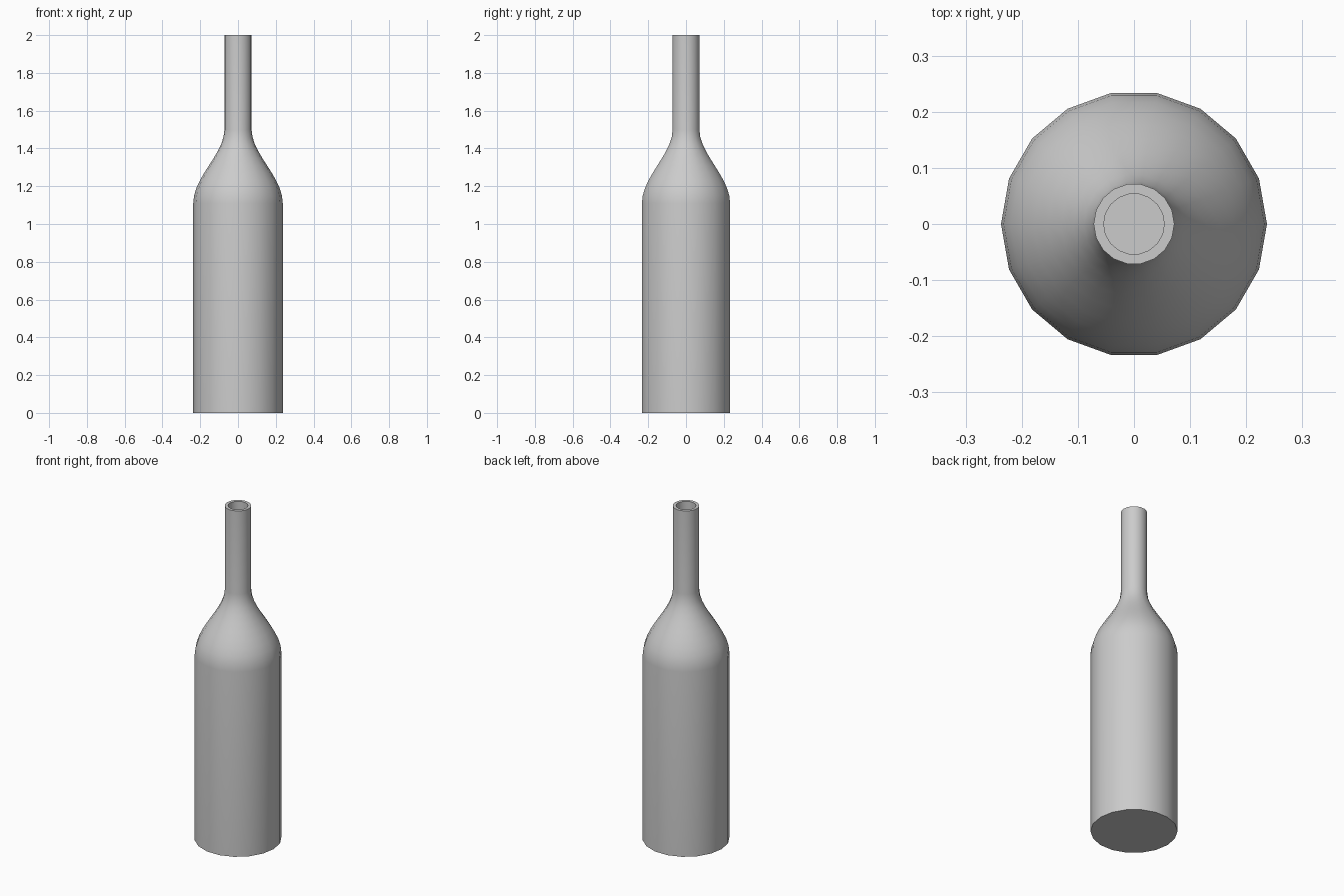
import bpy, bmesh, math

if "Cube" in bpy.data.objects:
    bpy.data.objects.remove(bpy.data.objects["Cube"])

SIDES = 18
WALL = 0.018


def s_curve(r0, z0, r1, z1, h0, h1, steps):
    """Cubic shoulder curve with vertical tangents at both ends."""
    pts = []
    for i in range(steps + 1):
        t = i / steps
        a, b, c, d = (1 - t)**3, 3 * t * (1 - t)**2, 3 * t * t * (1 - t), t**3
        pts.append((r0 * (a + b) + r1 * (c + d), z0 * a + h0 * b + h1 * c + z1 * d))
    return pts


def lathe(name, profile):
    """Revolve a (radius, height) profile and cap both of its ends."""
    bm = bmesh.new()
    rings = []
    for r, z in profile:
        rings.append([bm.verts.new((r * math.cos(2 * math.pi * k / SIDES),
                                    r * math.sin(2 * math.pi * k / SIDES), z))
                      for k in range(SIDES)])
    for lo, hi in zip(rings, rings[1:]):
        for k in range(SIDES):
            n = (k + 1) % SIDES
            bm.faces.new((lo[k], lo[n], hi[n], hi[k]))
    bm.faces.new(rings[0][::-1])
    bm.faces.new(rings[-1])
    bmesh.ops.recalc_face_normals(bm, faces=bm.faces)
    mesh = bpy.data.meshes.new(name)
    bm.to_mesh(mesh)
    bm.free()
    obj = bpy.data.objects.new(name, mesh)
    bpy.context.collection.objects.link(obj)
    bpy.context.view_layer.objects.active = obj
    obj.select_set(True)
    bpy.ops.object.shade_smooth_by_angle(angle=math.radians(40))
    return obj


# Outer skin: straight body, curved shoulder, straight neck
shoulder = s_curve(0.237, 1.11, 0.072, 1.50, 1.25, 1.37, 10)
outer = [(0.237, 0.0)] + shoulder + [(0.072, 2.0)]

# Inner skin: same shape inset by the glass thickness, down to the inner floor
inner = [(r - WALL, max(z, WALL)) for r, z in reversed(outer)]

lathe("bottle", outer + inner)
